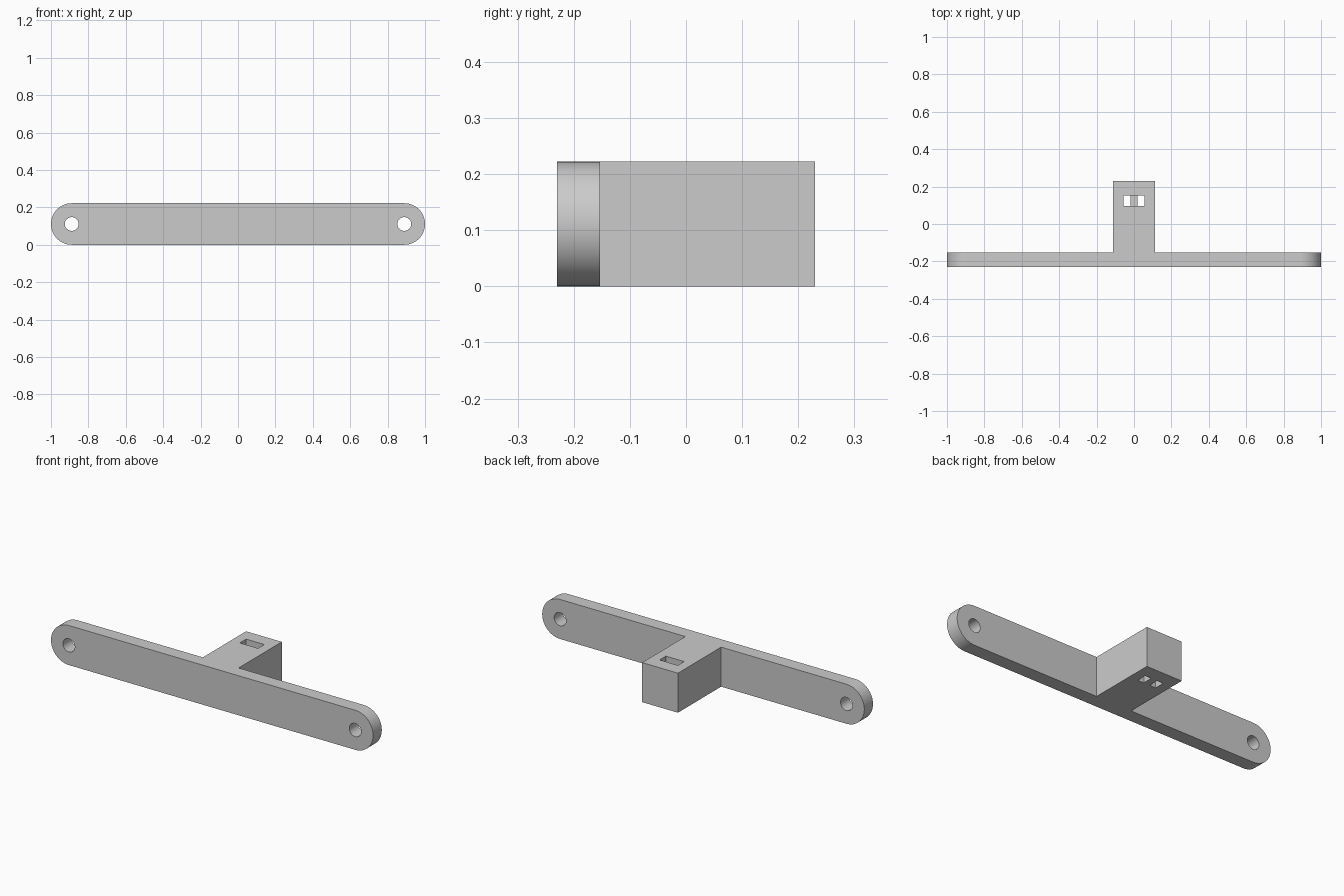
import bpy, bmesh, math

cube = bpy.data.objects.get("Cube")
if cube:
    bpy.data.objects.remove(cube, do_unlink=True)

grey = bpy.data.materials.new("light grey")
grey.use_nodes = True
colour = (0.6, 0.6, 0.6, 1)
grey.diffuse_color = colour
grey.node_tree.nodes["Principled BSDF"].inputs["Base Color"].default_value = colour

HEIGHT = 0.222
RADIUS = HEIGHT / 2
END_X = 1 - RADIUS
FRONT, BAR_BACK, BACK = -0.23, -0.153, 0.23


def extrude(name, outline, y0, y1):
    """Extrude an x-z outline from y0 to y1."""
    bm = bmesh.new()
    face = bm.faces.new([bm.verts.new((x, y0, z)) for x, z in outline])
    new = bmesh.ops.extrude_face_region(bm, geom=[face])["geom"]
    bmesh.ops.translate(bm, vec=(0, y1 - y0, 0),
                        verts=[v for v in new if isinstance(v, bmesh.types.BMVert)])
    bmesh.ops.recalc_face_normals(bm, faces=bm.faces)
    mesh = bpy.data.meshes.new(name)
    bm.to_mesh(mesh)
    bm.free()
    mesh.materials.append(grey)
    obj = bpy.data.objects.new(name, mesh)
    bpy.context.collection.objects.link(obj)
    return obj


def arc(cx, r, start, sweep, steps):
    return [(cx + r * math.cos(start + sweep * i / steps),
             RADIUS + r * math.sin(start + sweep * i / steps)) for i in range(steps + 1)]


def box(name, x0, x1, y0, y1, z0, z1):
    return extrude(name, [(x0, z0), (x1, z0), (x1, z1), (x0, z1)], y0, y1)


def combine(target, tool, operation):
    mod = target.modifiers.new(operation.lower(), "BOOLEAN")
    mod.operation, mod.solver, mod.object = operation, "EXACT", tool
    bpy.context.view_layer.objects.active = target
    bpy.ops.object.modifier_apply(modifier=mod.name)
    bpy.data.objects.remove(tool, do_unlink=True)


# Round-ended mounting bar
half = math.pi / 2
bracket = extrude("mounting_bracket",
                  arc(END_X, RADIUS, -half, math.pi, 32) + arc(-END_X, RADIUS, half, math.pi, 32),
                  FRONT, BAR_BACK)

# Rear block
combine(bracket, box("rear_block", -0.111, 0.111, FRONT + 0.03, BACK, 0, HEIGHT), "UNION")

# Screw holes at both ends
for side in (-1, 1):
    hole = extrude("screw_hole", arc(side * END_X, 0.037, 0, math.tau, 32)[:-1],
                   FRONT - 0.1, BAR_BACK + 0.1)
    combine(bracket, hole, "DIFFERENCE")

# Top slot that splits into two through holes around a central bridge
combine(bracket, box("slot", -0.057, 0.057, 0.097, 0.153, HEIGHT / 2, HEIGHT + 0.1), "DIFFERENCE")
for x0, x1 in ((-0.057, -0.019), (0.019, 0.057)):
    combine(bracket, box("slot_leg", x0, x1, 0.097, 0.153, -0.1, HEIGHT / 2 + 0.05), "DIFFERENCE")

# Smooth the curved walls, keep the edges crisp
bpy.ops.object.select_all(action="DESELECT")
bracket.select_set(True)
bpy.context.view_layer.objects.active = bracket
bpy.ops.object.shade_smooth_by_angle(angle=math.radians(30))
